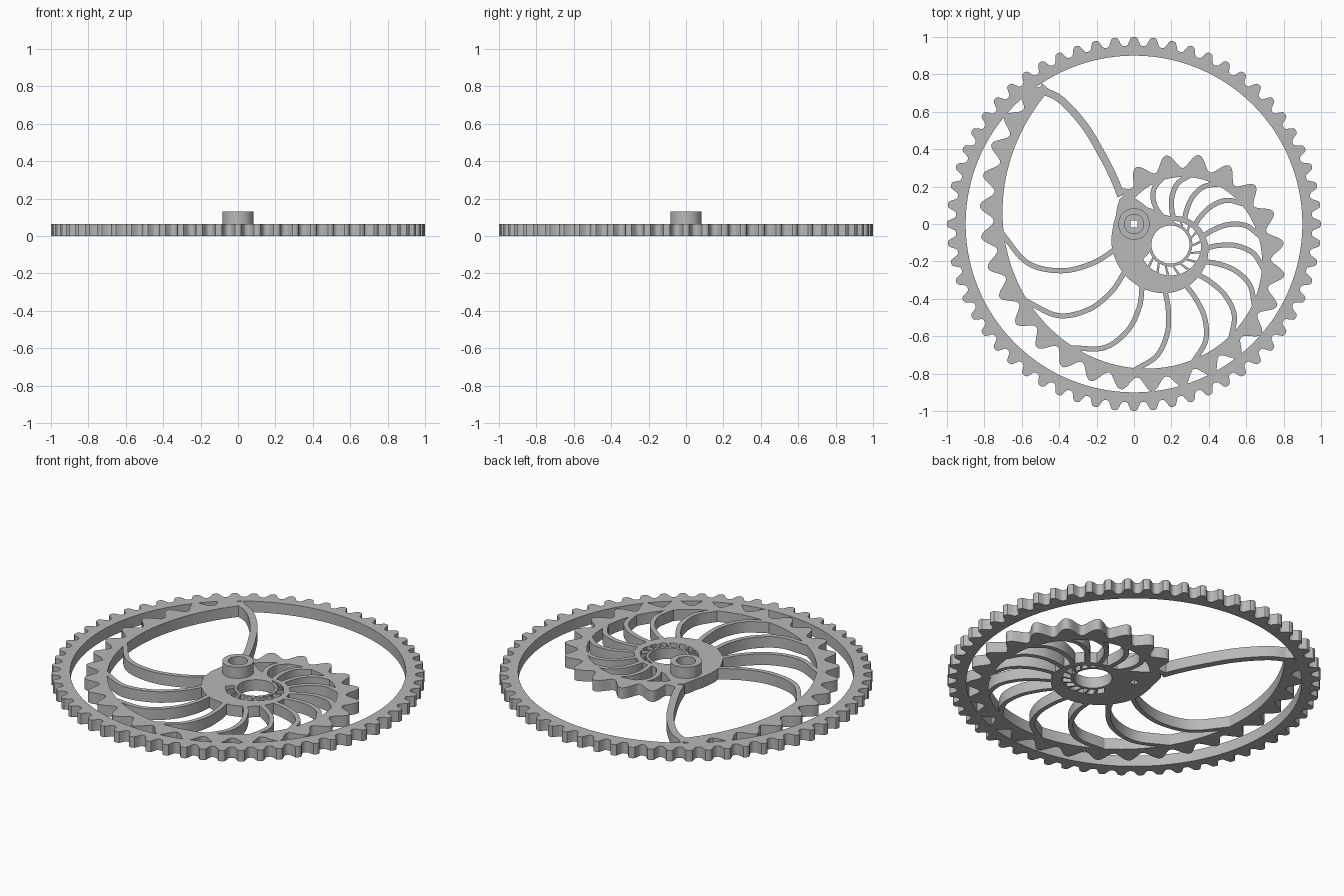
import bpy, bmesh
from math import cos, sin, pi, radians, exp, tanh, sqrt
from mathutils import Vector

cube = bpy.data.objects.get("Cube")
if cube:
    bpy.data.objects.remove(cube, do_unlink=True)

THICK = 0.065
AXIS = Vector((0.195, -0.11))      # centre of the spiral
GROWTH = 0.193

grey = bpy.data.materials.new("plain grey")
grey.use_nodes = True
grey.diffuse_color = (0.48, 0.48, 0.48, 1)
grey.node_tree.nodes["Principled BSDF"].inputs["Base Color"].default_value = (0.48, 0.48, 0.48, 1)


def polar(r, a, centre=AXIS):
    return Vector((centre[0] + r * cos(a), centre[1] + r * sin(a)))


def add_strip(bm, inner, outer, z0, z1, closed):
    """Solid plate filling the space between two matching outlines."""
    rows = [[bm.verts.new((p.x, p.y, z)) for p in line]
            for line, z in ((inner, z0), (outer, z0), (outer, z1), (inner, z1))]
    n = len(inner)
    for i in range(n if closed else n - 1):
        j = (i + 1) % n
        for k in range(4):
            a, b = rows[k], rows[(k + 1) % 4]
            bm.faces.new((a[i], a[j], b[j], b[i]))
    if not closed:
        bm.faces.new([r[0] for r in rows])
        bm.faces.new([r[-1] for r in rows])


def build(name, strips, z0=0.0, z1=THICK, closed=False):
    bm = bmesh.new()
    for inner, outer in strips:
        add_strip(bm, inner, outer, z0, z1, closed)
    bmesh.ops.recalc_face_normals(bm, faces=bm.faces)
    mesh = bpy.data.meshes.new(name)
    bm.to_mesh(mesh)
    bm.free()
    obj = bpy.data.objects.new(name, mesh)
    bpy.context.collection.objects.link(obj)
    mesh.materials.append(grey)
    return obj


def smooth(obj):
    bpy.ops.object.select_all(action='DESELECT')
    obj.select_set(True)
    bpy.context.view_layer.objects.active = obj
    bpy.ops.object.shade_smooth_by_angle(angle=radians(35))


def circle(r, n, centre=(0, 0)):
    return [polar(r, 2 * pi * i / n, centre) for i in range(n)]


def rounded(points, steps=8):
    """Catmull-Rom curve through the points."""
    p = [2 * points[0] - points[1]] + points + [2 * points[-1] - points[-2]]
    out = []
    for i in range(1, len(p) - 2):
        a, b, c, d = p[i - 1:i + 3]
        for s in range(steps):
            t = s / steps
            out.append(0.5 * (2 * b + (c - a) * t + (2 * a - 5 * b + 4 * c - d) * t * t
                              + (3 * b - a - 3 * c + d) * t ** 3))
    return out + [points[-1]]


def ribbon(path, width):
    left, right = [], []
    for i, p in enumerate(path):
        d = (path[min(i + 1, len(path) - 1)] - path[max(i - 1, 0)]).normalized()
        side = Vector((-d.y, d.x)) * width / 2
        left.append(p + side)
        right.append(p - side)
    return left, right


# Outer toothed ring
TEETH, SAMPLES = 60, 12
count = TEETH * SAMPLES
rim = [polar(0.9765 + 0.0235 * tanh(1.8 * cos(2 * pi * i / SAMPLES)) / tanh(1.8),
             2 * pi * i / count, (0, 0)) for i in range(count)]
smooth(build("outer_toothed_ring", [(circle(0.9, count), rim)], closed=True))


# Spiral toothed band: t runs clockwise from straight up
def spiral(t):
    return 0.355 * exp(GROWTH * t)


inner, outer = [], []
START, END, STEPS = -0.72, 5.62, 420
for i in range(STEPS + 1):
    t = START + (END - START) * i / STEPS
    a, r = pi / 2 - t, spiral(t)
    normal = Vector((cos(a) - GROWTH * sin(a), sin(a) + GROWTH * cos(a))).normalized()
    travel = (r - spiral(0)) / GROWTH * sqrt(1 + GROWTH ** 2) + 0.085 * t
    bump = 0.5 + 0.5 * cos(2 * pi * travel / 0.162)
    inner.append(polar(r, a))
    outer.append(polar(r, a) + normal * (0.048 + 0.075 * bump))
smooth(build("spiral_toothed_band", [(inner, outer)]))

# Hub plate, its outline growing clockwise round the bore
HUB = [(-270, .15), (-252, .17), (-238, .235), (-229, .36), (-222, .365), (-208, .33), (-195, .32),
       (-180, .315), (-135, .285), (-90, .257), (-45, .225), (0, .2), (45, .172), (90, .15)]


def hub_radius(deg):
    deg = (deg + 270) % 360 - 270
    for (a, r), (b, s) in zip(HUB, HUB[1:]):
        if a <= deg <= b:
            u = (deg - a) / (b - a)
            return r + (s - r) * u


N = 180
edge = [polar(hub_radius(360 * i / N), 2 * pi * i / N) for i in range(N)]
hub = build("hub_plate", [(circle(0.102, N, AXIS), edge)], closed=True)

# Slanted slots round the bore and a small shaft hole
slots = []
for k in range(12):
    start = 75 - 20 * k
    low, high = [], []
    for s in range(7):
        deg = start - 15 * s / 6
        top = min(hub_radius(deg) * 0.8, 0.165)
        low.append(polar(0.117, radians(deg)))
        high.append(polar(top, radians(deg + 8)))
    slots.append((low, high))
h = 0.019
slots.append(([Vector((-h, -h)), Vector((h, -h))], [Vector((-h, h)), Vector((h, h))]))
cutter = build("slot_cutter", slots, -0.05, 0.2)
cutter.hide_render = True
mod = hub.modifiers.new("slots", 'BOOLEAN')
mod.operation, mod.solver, mod.object = 'DIFFERENCE', 'EXACT', cutter
bpy.context.view_layer.objects.active = hub
bpy.ops.object.modifier_apply(modifier=mod.name)
bpy.data.objects.remove(cutter, do_unlink=True)
smooth(hub)

# Raised shaft collar
smooth(build("shaft_collar", [(circle(0.052, 48), circle(0.084, 48))], THICK - 0.01, 0.131, True))

# Curved spokes from hub to band
spokes = []
for deg in (176, 201, 226, 254, 281, 303, 324, 345, 5, 29, 51, 74, 97):
    t = radians((90 - deg) % 360 if deg < 90 or deg > 97 else 90 - deg)
    far = spiral(t) + 0.012
    big = 1.25 if 170 < deg < 235 else 1.0
    near = hub_radius(deg + 11) - 0.015
    points = [polar(far, radians(deg)),
              polar(far + (near - far) * 0.22, radians(deg + 9 * big)),
              polar(far + (near - far) * 0.5, radians(deg + 14 * big)),
              polar(far + (near - far) * 0.78, radians(deg + 14 * big)),
              polar(near, radians(deg + 9))]
    spokes.append(ribbon(rounded(points), 0.027))
smooth(build("curved_spokes", spokes))

# Long arm closing the outer end of the spiral
arm = [Vector(p) for p in ((-.54, .71), (-.47, .705), (-.38, .655), (-.26, .52), (-.165, .36),
                           (-.105, .24), (-.07, .15))]
smooth(build("long_arm", [ribbon(rounded(arm), 0.04)]))
